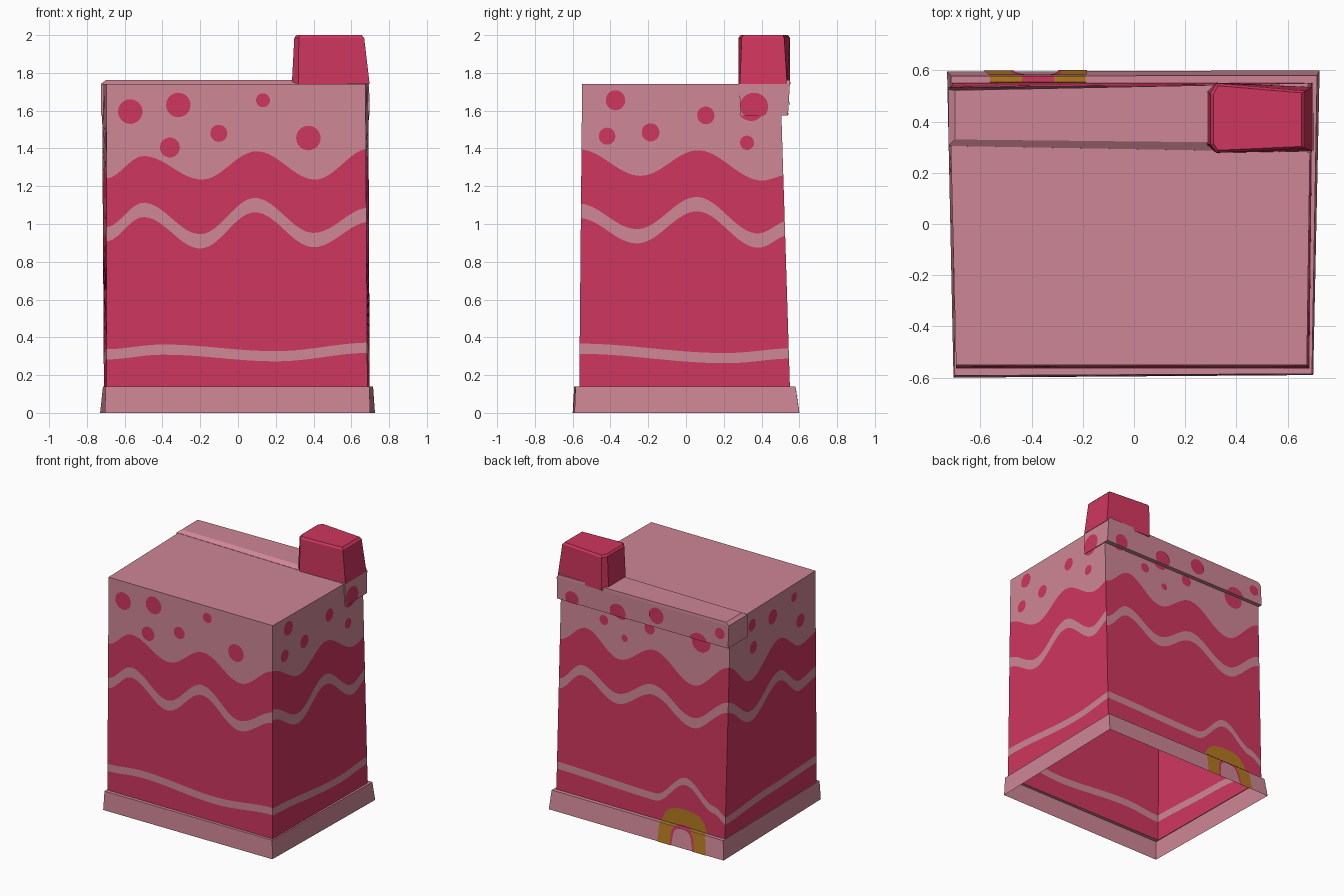
import bpy, bmesh, math
from mathutils import Vector

if "Cube" in bpy.data.objects:
    bpy.data.objects.remove(bpy.data.objects["Cube"])

def material(name, rgb):
    m = bpy.data.materials.new(name)
    m.diffuse_color = (*rgb, 1)
    m.use_nodes = True
    m.node_tree.nodes["Principled BSDF"].inputs["Base Color"].default_value = m.diffuse_color
    return m

MATS = [material("pale pink", (0.62, 0.24, 0.305)),
        material("raspberry red", (0.62, 0.037, 0.113)),
        material("gold", (0.45, 0.19, 0.014))]
PINK, RED, GOLD = 0, 1, 2

def finish(bm, name):
    bmesh.ops.remove_doubles(bm, verts=bm.verts, dist=1e-5)
    me = bpy.data.meshes.new(name)
    bm.to_mesh(me)
    bm.free()
    for m in MATS:
        me.materials.append(m)
    ob = bpy.data.objects.new(name, me)
    bpy.context.collection.objects.link(ob)
    return ob

def face(bm, pts, mat, out=None):
    f = bm.faces.new([bm.verts.new(p) for p in pts])
    f.material_index = mat
    f.normal_update()
    if out is not None and f.normal.dot(out) < 0:
        f.normal_flip()

def loft(name, rings, mat):
    """Closed solid through rings of points."""
    bm = bmesh.new()
    vs = [[bm.verts.new(p) for p in r] for r in rings]
    n = len(vs[0])
    for a, b in zip(vs, vs[1:]):
        for i in range(n):
            bm.faces.new((a[i], a[(i + 1) % n], b[(i + 1) % n], b[i]))
    bm.faces.new(vs[0][::-1])
    bm.faces.new(vs[-1])
    bmesh.ops.recalc_face_normals(bm, faces=bm.faces)
    for f in bm.faces:
        f.material_index = mat
    return finish(bm, name)

def ring(pts, z):
    return [Vector((x, y, z)) for x, y in pts]

class Surface:
    """Sloping four-cornered side, addressed by (x or y, z)."""
    def __init__(self, low, high, i, j, axis, out):
        self.b0, self.b1, self.t0, self.t1 = low[i], low[j], high[i], high[j]
        self.axis, self.out = axis, Vector(out)
        self.z0, self.z1 = low[i].z, high[i].z
        self.u0 = (self.b0[axis] + self.t0[axis]) / 2
        self.u1 = (self.b1[axis] + self.t1[axis]) / 2

    def at(self, u, z, off=0.0):
        t = (u - self.u0) / (self.u1 - self.u0)
        s = (z - self.z0) / (self.z1 - self.z0)
        return self.b0.lerp(self.b1, t).lerp(self.t0.lerp(self.t1, t), s) + self.out * off

def sides(low, high):
    return {"front": Surface(low, high, 0, 1, 0, (0, -1, 0)),
            "right": Surface(low, high, 1, 2, 1, (1, 0, 0)),
            "back": Surface(low, high, 3, 2, 0, (0, 1, 0)),
            "left": Surface(low, high, 0, 3, 1, (-1, 0, 0))}

# Corner rings: front left, front right, back right, back left
base_low = ring([(-.705, -.6), (.70, -.59), (.725, .6), (-.73, .595)], 0)
base_high = ring([(-.70, -.592), (.695, -.585), (.715, .58), (-.715, .578)], .14)
body_low = ring([(-.695, -.565), (.685, -.565), (.697, .55), (-.71, .55)], .14)
body_high = ring([(-.695, -.55), (.675, -.55), (.69, .50), (-.72, .50)], 1.74)
slab_low = ring([(-.725, .30), (.697, .29), (.697, .54), (-.725, .535)], 1.575)
slab_mid = ring([(-.725, .305), (.694, .28), (.694, .55), (-.725, .525)], 1.742)
slab_top = ring([(-.70, .33), (.68, .315), (.68, .55), (-.70, .522)], 1.762)
base, body, slab = sides(base_low, base_high), sides(body_low, body_high), sides(slab_low, slab_mid)

# Wave turning points per wall: (position, height)
WAVES = {
    "front": ([(-.70, .31), (-.4, .335), (.2, .30), (.70, .345)],
              [(-.70, .945), (-.5, 1.075), (-.2, .908), (.09, 1.1), (.4, .915), (.70, 1.05)],
              [(-.70, 1.24), (-.5, 1.36), (-.19, 1.235), (.1, 1.385), (.41, 1.235), (.70, 1.4)]),
    "right": ([(-.57, .34), (.2, .29), (.55, .315)],
              [(-.57, 1.07), (-.26, .935), (.06, 1.105), (.38, .912), (.55, .98)],
              [(-.57, 1.395), (-.24, 1.255), (.07, 1.39), (.41, 1.23), (.55, 1.26)]),
    "back": ([(-.73, .27), (-.62, .33), (-.38, .48), (-.13, .30), (.70, .32)],
             [(-.73, 1.12), (-.42, .93), (-.09, 1.09), (.21, .945), (.5, 1.08), (.70, .93)],
             [(-.73, 1.42), (-.42, 1.21), (-.09, 1.385), (.2, 1.24), (.48, 1.4), (.70, 1.26)]),
    "left": ([(-.57, .315), (0, .30), (.55, .27)],
             [(-.57, .98), (-.36, .95), (-.1, 1.12), (.24, .95), (.55, 1.12)],
             [(-.57, 1.28), (-.38, 1.25), (-.1, 1.4), (.25, 1.22), (.55, 1.42)])}

def wave(pts, u):
    u = min(max(u, pts[0][0]), pts[-1][0])
    for (a, za), (b, zb) in zip(pts, pts[1:]):
        if u <= b:
            t = (u - a) / (b - a)
            return za + (zb - za) * (1 - math.cos(math.pi * t)) / 2

# Body walls, cut into coloured bands that follow the waves
bm = bmesh.new()
BANDS = (RED, PINK, RED, PINK, RED, PINK)[:1] + (PINK, RED, PINK, RED, PINK)
for side, s in body.items():
    low, mid, icing = WAVES[side]
    cols = []
    for k in range(49):
        u = s.u0 + (s.u1 - s.u0) * k / 48
        a, b = wave(low, u), wave(mid, u)
        cols.append([s.at(u, z) for z in
                     (.14, a - .027, a + .027, b - .038, b + .038, wave(icing, u), 1.74)])
    for c, d in zip(cols, cols[1:]):
        for r in range(6):
            face(bm, (c[r], d[r], d[r + 1], c[r + 1]), BANDS[r], s.out)
face(bm, body_high, PINK, Vector((0, 0, 1)))
finish(bm, "body_walls")

# Flared base skirt with ledge, open underneath
bm = bmesh.new()
for s in base.values():
    face(bm, (s.b0, s.b1, s.t1, s.t0), PINK, s.out)
for i in range(4):
    j = (i + 1) % 4
    face(bm, (base_high[i], base_high[j], body_low[j], body_low[i]), PINK, Vector((0, 0, 1)))
finish(bm, "base_skirt")

# Raised rear roof slab and chimney
loft("roof_slab", [slab_low, slab_mid, slab_top], PINK)
foot = [(.285, .31), (.32, .278), (.697, .285), (.697, .535), (.32, .552), (.285, .515)]
head = [(.298, .31), (.322, .278), (.668, .295), (.668, .52), (.322, .55), (.298, .51)]
cap = [(.31, .315), (.328, .288), (.655, .303), (.655, .512), (.328, .54), (.31, .505)]
loft("chimney", [ring(foot, 1.74), ring(head, 1.985), ring(cap, 2.0)], RED)

def paint(bm, s, us, lo, hi, zmin, zmax, mat, off=.004):
    """Thin painted patch between two height curves, clipped to a height range."""
    clip = lambda z: min(max(z, zmin), zmax)
    for u, v in zip(us, us[1:]):
        a, b, c, d = clip(lo(u)), clip(hi(u)), clip(lo(v)), clip(hi(v))
        quad = [(u, a), (v, c), (v, d), (u, b)]
        quad = [q for i, q in enumerate(quad) if math.dist(q, quad[i - 1]) > 1e-4]
        if len(quad) > 2 and (b - a > 1e-4 or d - c > 1e-4):
            face(bm, [s.at(x, z, off) for x, z in quad], mat, s.out)

# Dots on the icing: (position, height, radius)
DOTS = {
    "front": [(-.57, 1.595, .065), (-.315, 1.63, .065), (-.36, 1.405, .053), (-.1, 1.48, .045),
              (.135, 1.655, .037), (.375, 1.455, .065), (.51, 1.655, .052)],
    "right": [(-.375, 1.655, .053), (-.42, 1.465, .045), (-.185, 1.485, .048),
              (.115, 1.575, .047), (.335, 1.43, .038), (.36, 1.62, .075)],
    "back": [(.57, 1.61, .055), (.33, 1.5, .036), (.19, 1.605, .065), (.155, 1.41, .026),
             (-.05, 1.535, .042), (-.13, 1.665, .06), (-.48, 1.55, .078), (-.655, 1.67, .04)],
    "left": [(.25, 1.635, .045), (.23, 1.46, .045), (-.01, 1.6, .055),
             (-.28, 1.645, .035), (-.36, 1.44, .05)]}
bm = bmesh.new()
for side, dots in DOTS.items():
    for u, z, r in dots:
        us = [u - r * math.cos(math.pi * k / 12) for k in range(13)]
        h = lambda x: math.sqrt(max(r * r - (x - u) ** 2, 0))
        lo, hi = (lambda x: z - h(x)), (lambda x: z + h(x))
        on_slab = side == "back" or (u > .29 and z > 1.575)
        paint(bm, body[side], us, lo, hi, 0, 1.575 if on_slab else 1.74, RED)
        if on_slab:
            paint(bm, slab[side], us, lo, hi, 1.575, 1.742, RED)
finish(bm, "icing_dots")

# Small arched doorway on the back, running over skirt, ledge and wall
def arch(half, top):
    return lambda x: top * max(1 - (abs(x + .38) / half) ** 3, 0) ** (1 / 3)
bm = bmesh.new()
us = [-.58 + .4 * k / 64 for k in range(65)]
outer, inner, core = arch(.2, .27), arch(.1, .155), arch(.082, .135)
for lo, hi, mat in ((inner, outer, GOLD), (core, inner, RED)):
    paint(bm, base["back"], us, lo, hi, 0, .14, mat)
    paint(bm, body["back"], us, lo, hi, .14, .5, mat)
    for u, v in zip(us, us[1:]):
        if lo((u + v) / 2) < .14 < hi((u + v) / 2):
            up = Vector((0, 0, .004))
            pts = [base["back"].at(u, .14), base["back"].at(v, .14),
                   body["back"].at(v, .14), body["back"].at(u, .14)]
            face(bm, [p + up for p in pts], mat, Vector((0, 0, 1)))
finish(bm, "door_arch")
